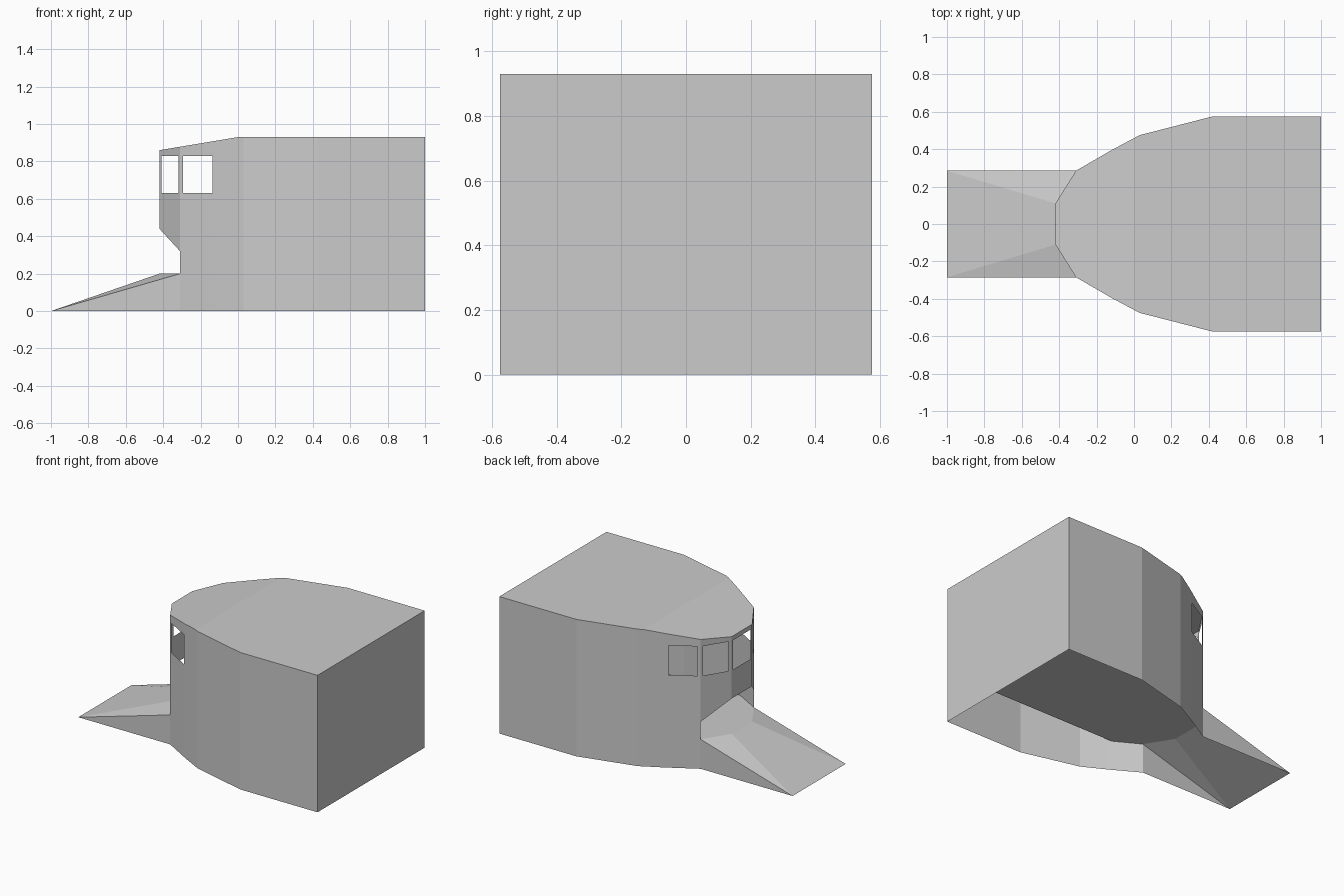
import bpy, bmesh

if "Cube" in bpy.data.objects:
    bpy.data.objects.remove(bpy.data.objects["Cube"])

# Half plan of the shell, from the rear corner round to the front
PLAN = [(1, .575), (.42, .575), (.03, .475), (0, .459),
        (-.12, .395), (-.31, .285), (-.42, .11)]
SILL, HEAD = .63, .83


def roof_z(x):
    return .93 + min(x, 0) * .07 / .42


def make(name, faces):
    """Build one object from a list of polygon faces."""
    bm = bmesh.new()
    for f in faces:
        bm.faces.new([bm.verts.new(p) for p in f])
    bmesh.ops.remove_doubles(bm, verts=bm.verts, dist=1e-4)
    bmesh.ops.recalc_face_normals(bm, faces=bm.faces)
    me = bpy.data.meshes.new(name)
    bm.to_mesh(me)
    bm.free()
    ob = bpy.data.objects.new(name, me)
    bpy.context.collection.objects.link(ob)
    return ob


def mirrored(faces):
    return faces + [[(x, -y, z) for x, y, z in reversed(f)] for f in faces]


def panel(a, b, za=0, zb=0, window=None):
    """Wall panel between plan points a and b; window = start and end fraction."""
    ss = [0, *window, 1] if window else [0, 1]
    cols = []
    for s in ss:
        x, y = (a[i] + (b[i] - a[i]) * s for i in (0, 1))
        zs = [za + (zb - za) * s, roof_z(x)]
        if window:
            zs[1:1] = [SILL, HEAD]
        cols.append([(x, y, z) for z in zs])
    out = []
    for i in range(len(cols) - 1):
        for j in range(len(cols[0]) - 1):
            if window and i == 1 and j == 1:
                continue
            out.append([cols[i][j], cols[i + 1][j], cols[i + 1][j + 1], cols[i][j + 1]])
    return out


# Shell walls with side, corner and front windows
walls = []
for i in range(4):
    walls += panel(PLAN[i], PLAN[i + 1])
walls += panel(PLAN[4], PLAN[5], window=(.09, .91))
walls += panel(PLAN[5], PLAN[6], .32, .44, window=(.08, .9))
walls = mirrored(walls)
walls += panel((-.42, .11), (-.42, -.11), .44, .44, window=(.07, .93))
walls += panel((1, .575), (1, -.575))
make("cab_walls", walls)


# Roof: flat rear and sloping front
def roof(points):
    half = [(x, y, roof_z(x)) for x, y in points]
    return half + [(x, -y, z) for x, y, z in reversed(half)]


make("roof", [roof(PLAN[:4]), roof(PLAN[3:])])

# Cab floor reaching out to the nose platform
edge = [(1, .38, .2), (-.14, .38, .2), (-.31, .285, .2), (-.42, .11, .2)]
make("floor", [edge + [(x, -y, z) for x, y, z in reversed(edge)]])

# Sloping nose, open underneath
tip, shoulder, crest = (-1, .285, 0), (-.31, .285, .2), (-.42, .11, .2)
nose = mirrored([[tip, shoulder, crest], [tip, (-.31, .285, 0), shoulder]])
nose.append([tip, crest, (-.42, -.11, .2), (-1, -.285, 0)])
make("nose", nose)

# Cabinets either side of the aisle
for side, label in ((1, "left"), (-1, "right")):
    bpy.ops.mesh.primitive_cube_add(size=1, location=(.53, side * .235, .35))
    ob = bpy.context.object
    ob.name = label + "_cabinet"
    ob.scale = (.2, .25, .3)
